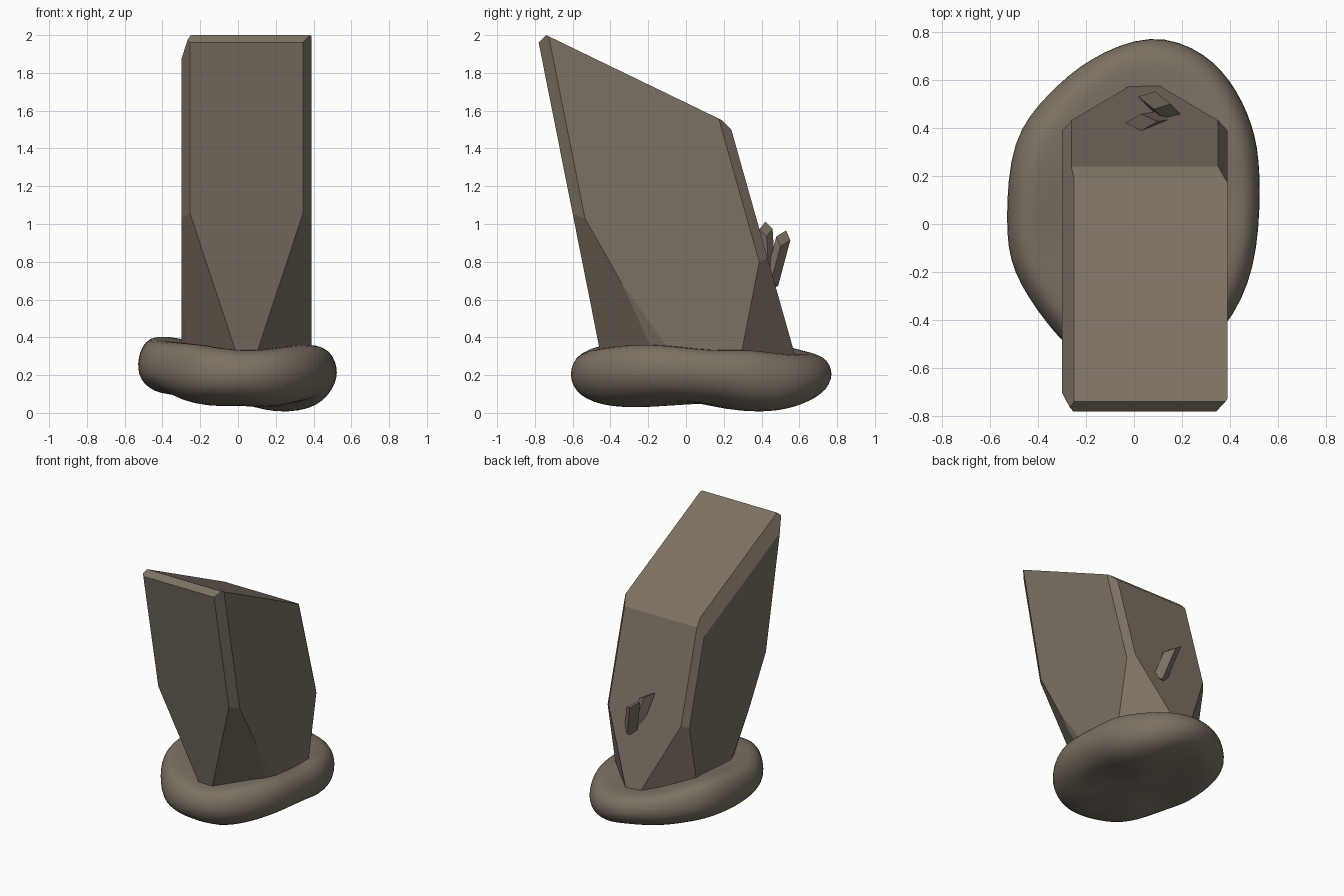
import bpy, bmesh, random
from mathutils import Vector

if "Cube" in bpy.data.objects:
    bpy.data.objects.remove(bpy.data.objects["Cube"])

random.seed(4)
stone = bpy.data.materials.new("stone")
stone.diffuse_color = (0.2, 0.165, 0.125, 1)
stone.use_nodes = True
stone.node_tree.nodes["Principled BSDF"].inputs["Base Color"].default_value = stone.diffuse_color


def finish(bm, name, smooth=False):
    bmesh.ops.recalc_face_normals(bm, faces=bm.faces[:])
    for f in bm.faces:
        f.smooth = smooth
    me = bpy.data.meshes.new(name)
    bm.to_mesh(me)
    bm.free()
    me.materials.append(stone)
    ob = bpy.data.objects.new(name, me)
    bpy.context.collection.objects.link(ob)
    return ob


def cut(bm, a, b, c, inside=Vector((0.045, -0.05, 0.9))):
    """Slice the solid by the plane through three points, keep the inside."""
    a, b, c = Vector(a), Vector(b), Vector(c)
    n = (b - a).cross(c - a).normalized()
    if n.dot(inside - a) > 0:
        n = -n
    geom = bm.verts[:] + bm.edges[:] + bm.faces[:]
    res = bmesh.ops.bisect_plane(bm, geom=geom, dist=1e-5, plane_co=a, plane_no=n, clear_outer=True)
    edges = [e for e in res["geom_cut"] if isinstance(e, bmesh.types.BMEdge)]
    if edges:
        bmesh.ops.contextual_create(bm, geom=edges)


# Large leaning crystal: a block sliced by planes
bm = bmesh.new()
bmesh.ops.create_cube(bm, size=1)
for v in bm.verts:
    v.co = (0.045 + v.co.x * 0.69, v.co.y * 4, 1.2 + v.co.z * 2)
# front, back, slanted top and the two top bevels, as (y, z) lines
for p, q in [((-0.78, 1.96), (-0.46, 0.35)), ((0.24, 1.5), (0.57, 0.33)),
             ((-0.74, 2.0), (0.19, 1.55)), ((-0.78, 1.96), (-0.74, 2.0)),
             ((0.19, 1.55), (0.24, 1.5))]:
    cut(bm, (0, *p), (0, *q), (1, *p))
# bevel along the left top edge
cut(bm, (-0.25, -0.74, 2.0), (-0.25, 0.19, 1.55), (-0.30, -0.74, 1.89))
for s in (-1, 1):
    def X(d):
        return 0.045 + s * d
    # long corner bevels
    cut(bm, (X(0.298), -0.78, 1.96), (X(0.298), -0.46, 0.35), (X(0.345), -0.72, 1.96))
    cut(bm, (X(0.305), 0.24, 1.5), (X(0.305), 0.57, 0.33), (X(0.345), 0.19, 1.5))
    # tapered lower corners, front and back
    cut(bm, (X(0.298), -0.598, 1.05), (X(0.065), -0.46, 0.35), (X(0.345), -0.15, 0.35))
    cut(bm, (X(0.345), -0.55, 0.98), (X(0.345), -0.10, 0.35), (X(0.315), -0.18, 0.35))
    cut(bm, (X(0.305), 0.432, 0.82), (X(0.08), 0.565, 0.35), (X(0.345), 0.3, 0.35))
finish(bm, "large_crystal")


# Small square shards growing from the back face
def shard(name, base, tip, r):
    base, tip = Vector(base), Vector(tip)
    axis = (tip - base).normalized()
    u = axis.cross(Vector((0, 1, 0))).normalized()
    w = axis.cross(u)
    corners = [u * r, w * r * 0.7, -u * r, -w * r * 0.7]
    bm = bmesh.new()
    low = [bm.verts.new(base + c) for c in corners]
    # slanted end: one corner rises higher than the others
    lift = (0.0, -0.06, -0.12, -0.06)
    top = [bm.verts.new(tip + c + axis * l) for c, l in zip(corners, lift)]
    bm.faces.new(low)
    bm.faces.new(top)
    for i in range(4):
        j = (i + 1) % 4
        bm.faces.new((low[i], low[j], top[j], top[i]))
    finish(bm, name)


shard("upper_shard", (0.13, 0.44, 0.70), (0.01, 0.42, 1.03), 0.05)
shard("lower_shard", (0.15, 0.45, 0.68), (0.07, 0.53, 0.98), 0.055)

# Lumpy rock base: outline points as x, y, underside z, top z
outline = [
    (0.52, 0.16, 0.08, 0.33), (0.50, 0.36, 0.05, 0.34), (0.42, 0.55, 0.03, 0.32),
    (0.30, 0.70, 0.04, 0.31), (0.07, 0.79, 0.10, 0.31), (-0.20, 0.67, 0.10, 0.34),
    (-0.35, 0.53, 0.10, 0.38), (-0.50, 0.35, 0.12, 0.42), (-0.525, 0.0, 0.13, 0.39),
    (-0.50, -0.19, 0.12, 0.38), (-0.36, -0.41, 0.08, 0.37), (-0.22, -0.55, 0.06, 0.36),
    (0.0, -0.61, 0.06, 0.33), (0.20, -0.58, 0.06, 0.34), (0.37, -0.43, 0.07, 0.36),
    (0.50, -0.19, 0.11, 0.37)]
# rings as (plan scale, height fraction, roughness)
profile = [(0.45, -0.12, 0.015), (0.82, -0.08, 0.02), (1.01, 0.2, 0.01),
           (1.04, 0.62, 0.006), (0.93, 1.05, 0.006), (0.66, 0.95, 0.0)]
bm = bmesh.new()
rings = []
for k, f, rough in profile:
    ring = []
    for x, y, lo, hi in outline:
        n = [random.uniform(-rough, rough) for _ in range(3)]
        ring.append(bm.verts.new((x * k + n[0], 0.08 + (y - 0.08) * k + n[1],
                                  max(lo + (hi - lo) * f + n[2], -0.01))))
    rings.append(ring)
for a, b in zip(rings, rings[1:]):
    for i in range(len(a)):
        j = (i + 1) % len(a)
        bm.faces.new((a[i], a[j], b[j], b[i]))
bm.faces.new(rings[0])
bm.faces.new(rings[-1])
rock = finish(bm, "rock_base", smooth=True)
sub = rock.modifiers.new("rounding", 'SUBSURF')
sub.levels = sub.render_levels = 2
